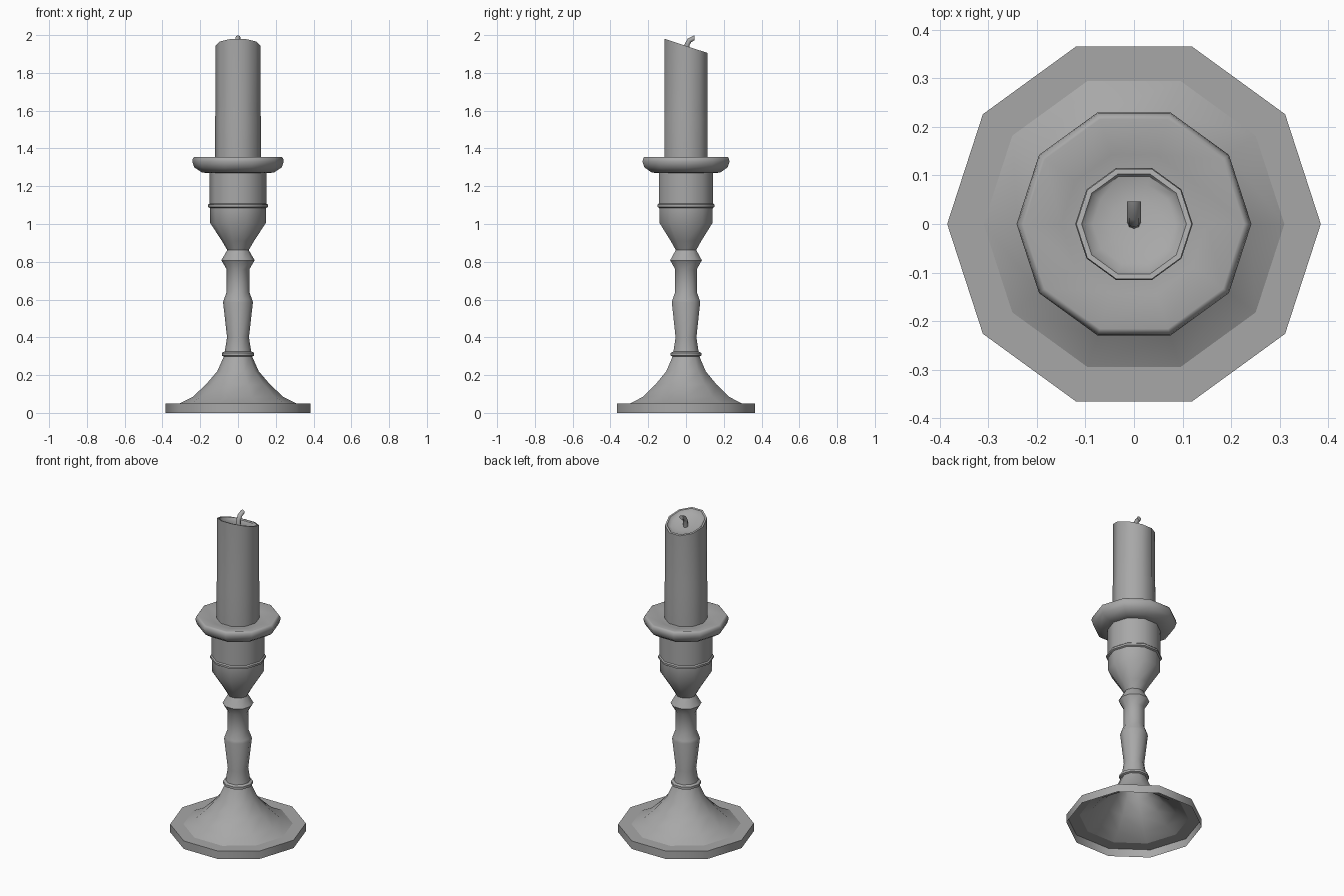
import bpy, bmesh, math

if "Cube" in bpy.data.objects:
    bpy.data.objects.remove(bpy.data.objects["Cube"])

SIDES = 10

# Dark grey finish shared by all parts
grey = bpy.data.materials.new("dark_grey")
grey.diffuse_color = (0.39, 0.39, 0.39, 1)
grey.use_nodes = True
grey.node_tree.nodes["Principled BSDF"].inputs["Base Color"].default_value = grey.diffuse_color


def bridge(bm, rings):
    """Join consecutive rings of vertices with quads."""
    n = len(rings[0])
    for low, high in zip(rings, rings[1:]):
        for i in range(n):
            j = (i + 1) % n
            bm.faces.new((low[i], low[j], high[j], high[i]))


def finish(name, bm, angle):
    mesh = bpy.data.meshes.new(name)
    bm.to_mesh(mesh)
    bm.free()
    mesh.materials.append(grey)
    ob = bpy.data.objects.new(name, mesh)
    bpy.context.collection.objects.link(ob)
    bpy.ops.object.select_all(action='DESELECT')
    bpy.context.view_layer.objects.active = ob
    ob.select_set(True)
    bpy.ops.object.shade_smooth_by_angle(angle=math.radians(angle))


def lathe(name, profile, slant=None, cap_end=False, angle=40):
    """Spin (radius, z) points into a ten-sided shell; slant maps (z, y) to z."""
    bm = bmesh.new()
    rings = []
    for r, z in profile:
        ring = []
        for i in range(SIDES):
            a = 2 * math.pi * i / SIDES
            x, y = r * math.cos(a), r * math.sin(a)
            ring.append(bm.verts.new((x, y, slant(z, y) if slant else z)))
        rings.append(ring)
    bridge(bm, rings)
    if cap_end:
        bm.faces.new(rings[-1])
    finish(name, bm, angle)


# Foot: flat-topped rim, open underneath
lathe("foot_rim", [(0.385, 0.0), (0.385, 0.05), (0.31, 0.05)])

# Hollow foot cone, turned stem, cup and drip dish
lathe("stem_and_dish", [
    (0.31, 0.05), (0.24, 0.085), (0.17, 0.15), (0.11, 0.22), (0.075, 0.298),
    (0.085, 0.303), (0.085, 0.318), (0.07, 0.325),
    (0.058, 0.40), (0.079, 0.585), (0.075, 0.60), (0.06, 0.64), (0.06, 0.76),
    (0.088, 0.808), (0.057, 0.862),
    (0.085, 0.91), (0.147, 1.005), (0.149, 1.085),
    (0.158, 1.09), (0.158, 1.102), (0.151, 1.108), (0.151, 1.27),
    (0.19, 1.272), (0.232, 1.30), (0.242, 1.33), (0.239, 1.346),
    (0.233, 1.354), (0.227, 1.356), (0.15, 1.34), (0.115, 1.338),
])

# Candle: slanted rim around a shallow melted pool
lathe("candle", [
    (0.121, 1.335), (0.121, 1.56), (0.119, 1.60), (0.119, 1.943),
    (0.108, 1.943), (0.103, 1.935), (0.085, 1.926), (0.05, 1.918),
    (0.012, 1.916),
], slant=lambda z, y: z - 0.33 * y if z > 1.8 else z, cap_end=True)

# Wick: tube bent towards the back, cut upright at the tip
path = [(0.002, 1.90), (0.006, 1.95), (0.018, 1.972), (0.046, 1.986)]
tilts = [85, 75, 45, 0]
bm = bmesh.new()
rings = []
for (y, z), tilt in zip(path, tilts):
    t = math.radians(tilt)
    ring = []
    for i in range(8):
        a = 2 * math.pi * i / 8
        side, across = 0.014 * math.cos(a), 0.013 * math.sin(a)
        ring.append(bm.verts.new(
            (side, y + across * math.sin(t), z - across * math.cos(t))))
    rings.append(ring)
for ring in rings:
    ring.reverse()
bridge(bm, rings)
bm.faces.new(rings[-1])
bmesh.ops.recalc_face_normals(bm, faces=bm.faces)
finish("wick", bm, 60)
